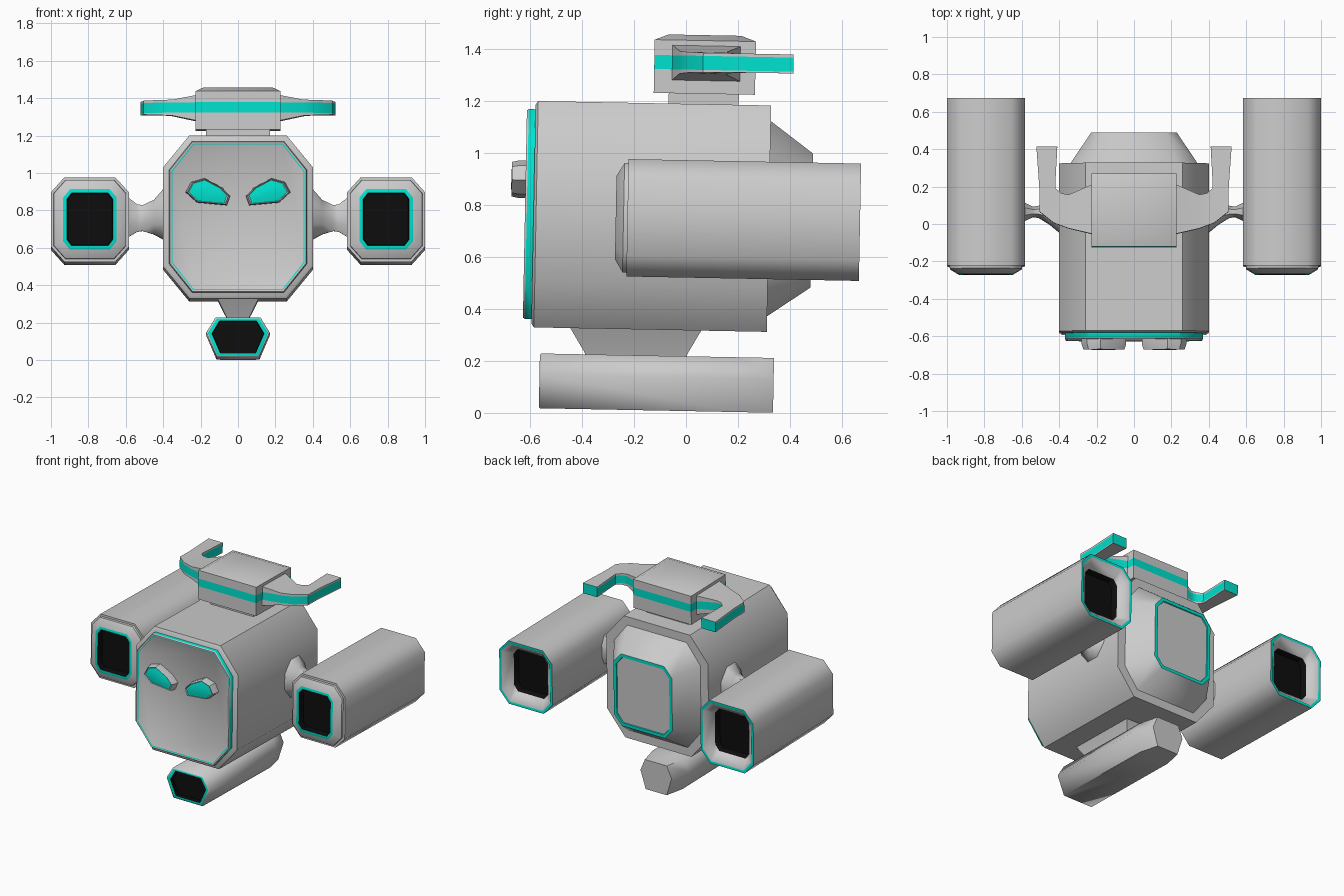
import bpy, bmesh, math
from mathutils import Matrix

if "Cube" in bpy.data.objects:
    bpy.data.objects.remove(bpy.data.objects["Cube"])

TILT = Matrix.Rotation(math.radians(-1.1), 4, 'X')   # whole model leans slightly


def material(name, rgb):
    m = bpy.data.materials.new(name)
    m.diffuse_color = (*rgb, 1)
    m.use_nodes = True
    m.node_tree.nodes["Principled BSDF"].inputs["Base Color"].default_value = m.diffuse_color
    return m


MATS = [material("grey", (0.6, 0.6, 0.6)),
        material("teal", (0.0, 0.76, 0.62)),
        material("black", (0.004, 0.004, 0.004))]
G, T, K = 0, 1, 2


def loft(name, rings, mat=None, caps=(G, G), angle=50):
    """Skin a list of equal-length rings; mat is a list per band or f(band, column)."""
    bm = bmesh.new()
    vs = [[bm.verts.new(p) for p in r] for r in rings]
    n = len(rings[0])
    for i in range(len(rings) - 1):
        for j in range(n):
            k = (j + 1) % n
            f = bm.faces.new((vs[i][j], vs[i][k], vs[i + 1][k], vs[i + 1][j]))
            if mat:
                f.material_index = mat(i, j) if callable(mat) else mat[i]
    for r, c in zip((vs[0], vs[-1]), caps):
        bm.faces.new(r).material_index = c
    bmesh.ops.recalc_face_normals(bm, faces=bm.faces)
    bm.transform(TILT)
    me = bpy.data.meshes.new(name)
    bm.to_mesh(me)
    bm.free()
    for m in MATS:
        me.materials.append(m)
    me.shade_smooth()
    me.set_sharp_from_angle(angle=math.radians(angle))
    ob = bpy.data.objects.new(name, me)
    bpy.context.collection.objects.link(ob)
    return ob


def octo(y, cx, cz, w, h, a, b, inset=0.0):
    """Chamfered rectangle facing y; a, b are the corner cuts."""
    w, h, a, b = w - inset, h - inset, a - inset * 0.55, b - inset * 0.55
    pts = [(w, h - b), (w - a, h), (a - w, h), (-w, h - b),
           (-w, b - h), (a - w, -h), (w - a, -h), (w, b - h)]
    return [(cx + x, y, cz + z) for x, z in pts]


def scaled(pts, c, s, y):
    return [(c[0] + (x - c[0]) * s, y, c[1] + (z - c[1]) * s) for x, z in pts]


def rect(z, x, y0, y1):
    return [(x, y0, z), (x, y1, z), (-x, y1, z), (-x, y0, z)]


# Body with tapered back and framed rear panel
B = (0, 0.754, 0.4, 0.436, 0.14, 0.17)
P = (0, 0.75, 0.23, 0.258, 0.06, 0.07)
loft("body", [octo(-0.602, *B, 0.015), octo(-0.592, *B), octo(0.305, *B),
              octo(0.305, *B, 0.06), octo(0.47, *P), octo(0.47, *P, 0.022),
              octo(0.463, *P, 0.024)],
     [G, G, G, G, T, T])

# Face plate with teal edge and thin teal inner line
loft("face_plate", [octo(-0.59, *B, 0.032), octo(-0.628, *B, 0.032),
                    octo(-0.635, *B, 0.037), octo(-0.635, *B, 0.045),
                    octo(-0.632, *B, 0.05)], [T, G, G, T])

# Slanted eyes
EYE = [(0.28, 0.885), (0.25, 0.94), (0.18, 0.96), (0.085, 0.91),
       (0.042, 0.865), (0.06, 0.815), (0.22, 0.83)]
for s, side in ((1, "right"), (-1, "left")):
    e, c = [(s * x, z) for x, z in EYE], (s * 0.165, 0.885)
    loft("eye_" + side, [scaled(e, c, 1, -0.62), scaled(e, c, 1, -0.66),
                         scaled(e, c, 0.92, -0.688), scaled(e, c, 0.86, -0.684),
                         scaled(e, c, 0.5, -0.69)], [G, G, G, T], (G, T), 35)

# Side cannons, open at both ends, and the arms that carry them
for s, side in ((1, "right"), (-1, "left")):
    C = (s * 0.792, 0.747, 0.208, 0.226, 0.072, 0.08)
    loft("cannon_" + side,
         [octo(-0.24, *C, 0.09), octo(-0.285, *C, 0.085), octo(-0.285, *C, 0.065),
          octo(-0.255, *C, 0.016), octo(-0.24, *C, 0.014), octo(-0.24, *C),
          octo(0.656, *C), octo(0.656, *C, 0.018), octo(0.60, *C, 0.075),
          octo(0.55, *C, 0.08)],
         [K, T, G, G, G, G, T, G, K], (K, K))
    arm = []
    for x, hy, hz, cz in ((0.34, 0.15, 0.16, 0.78), (0.4, 0.12, 0.145, 0.78),
                          (0.45, 0.075, 0.10, 0.765), (0.51, 0.035, 0.075, 0.76),
                          (0.54, 0.03, 0.08, 0.76), (0.6, 0.06, 0.125, 0.765)):
        arm.append([(s * x, 0.05 + hy * math.cos(t), cz + hz * math.sin(t))
                    for t in [math.pi * (k + 0.5) / 4 for k in range(8)]])
    loft("arm_" + side, arm)

# Lower gun and its mount
HEX = [(0.12, 0.218), (0.17, 0.135), (0.115, 0.007),
       (-0.115, 0.007), (-0.17, 0.135), (-0.12, 0.218)]
c = (0, 0.112)
tail = [(x * 0.72, 0.335, z) for x, z in HEX]
loft("lower_gun", [scaled(HEX, c, 0.8, -0.535), scaled(HEX, c, 0.82, -0.565),
                   scaled(HEX, c, 0.95, -0.567), scaled(HEX, c, 1, -0.562),
                   scaled(HEX, c, 1, 0.2), tail],
     [K, T, G, G, G], (K, G), 62)
loft("lower_mount", [rect(0.2, 0.055, -0.385, 0.0), rect(0.225, 0.062, -0.395, 0.0),
                     rect(0.34, 0.12, -0.465, 0.065)])

# Head block with teal band, and its neck
BAND0, BAND1 = 1.322, 1.376
loft("neck", [rect(1.17, 0.17, -0.09, 0.18), rect(1.25, 0.17, -0.09, 0.18)])
loft("head", [rect(1.23, 0.228, -0.148, 0.242), rect(BAND0, 0.228, -0.148, 0.242),
              rect(BAND1, 0.228, -0.148, 0.242), rect(1.435, 0.228, -0.148, 0.242),
              rect(1.456, 0.185, -0.095, 0.185)],
     [G, T, G, G])

# Swept-back horns continuing the band
HORN = [((0.2, -0.085), (0.2, 0.195), 1.275, 1.42),
        ((0.35, -0.05), (0.35, 0.13), 1.306, 1.392),
        ((0.43, -0.02), (0.39, 0.138), 1.31, 1.39),
        ((0.505, 0.04), (0.42, 0.165), 1.313, 1.388),
        ((0.505, 0.15), (0.42, 0.20), 1.314, 1.388),
        ((0.522, 0.388), (0.41, 0.388), 1.315, 1.388)]
for s, side in ((1, "right"), (-1, "left")):
    rings = []
    for (ox, oy), (ix, iy), zb, zt in HORN:
        levels = (zb, BAND0, BAND1, zt)
        rings.append([(s * ox, oy, z) for z in levels] +
                     [(s * ix, iy, z) for z in reversed(levels)])
    loft("horn_" + side, rings, lambda i, j: T if j in (1, 5) else G, (G, T), 40)
